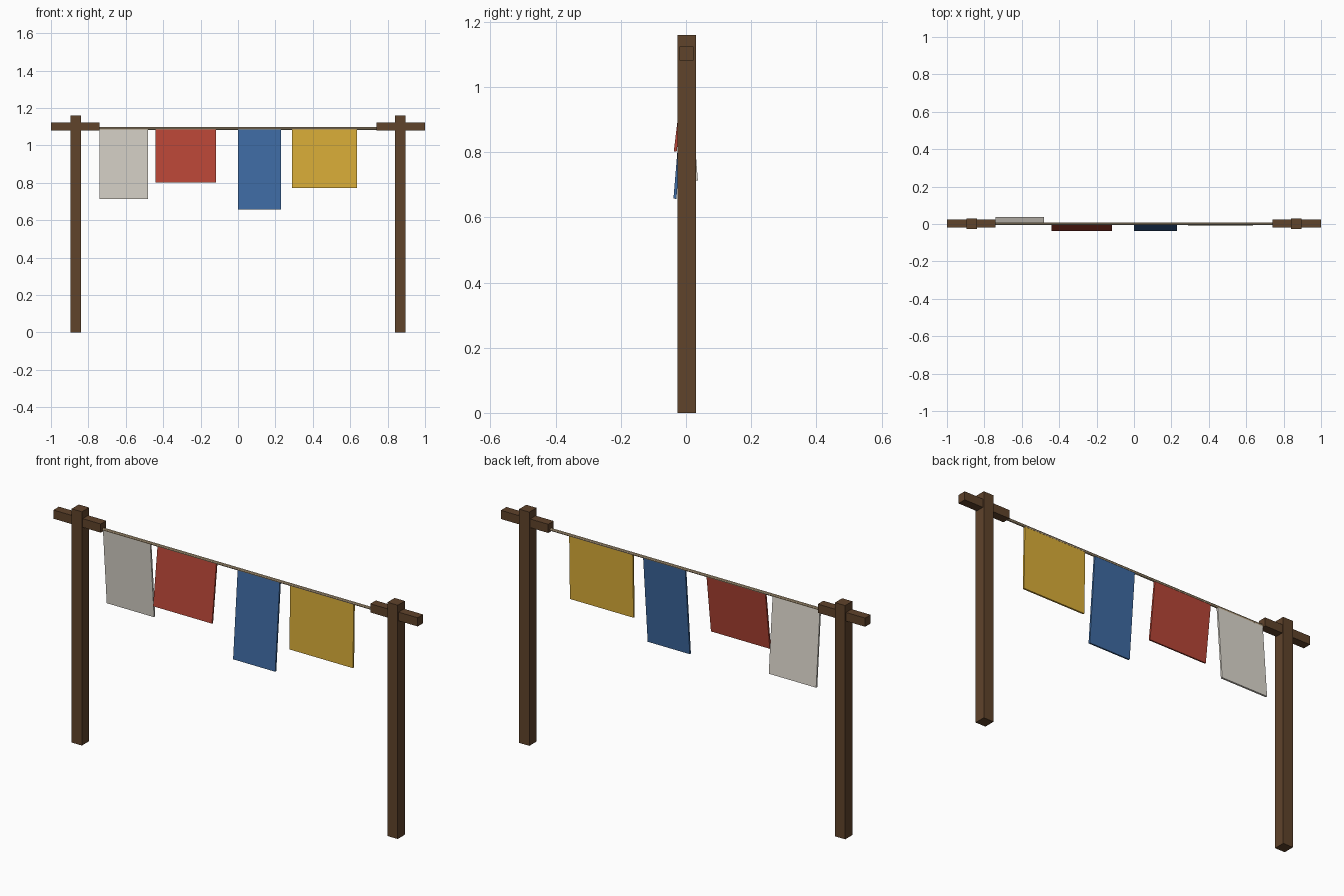
import bpy, math
from mathutils import Matrix

if "Cube" in bpy.data.objects:
    bpy.data.objects.remove(bpy.data.objects["Cube"], do_unlink=True)


def material(name, rgb):
    m = bpy.data.materials.new(name)
    m.use_nodes = True
    m.diffuse_color = (*rgb, 1)
    bsdf = m.node_tree.nodes["Principled BSDF"]
    bsdf.inputs["Base Color"].default_value = (*rgb, 1)
    bsdf.inputs["Roughness"].default_value = 0.9
    return m


WOOD = material("dark wood", (0.115, 0.056, 0.024))
ROPE = material("tan rope", (0.55, 0.42, 0.26))
LINEN = material("pale linen", (0.73, 0.69, 0.62))
RED = material("faded red", (0.47, 0.06, 0.037))
BLUE = material("faded blue", (0.048, 0.145, 0.36))
YELLOW = material("mustard yellow", (0.70, 0.42, 0.04))

MID_Y = 0.002    # the frame sits slightly behind centre
LINE_Z = 1.09


def box(name, center, size, mat):
    bpy.ops.mesh.primitive_cube_add(size=1, location=center)
    ob = bpy.context.object
    ob.name = name
    ob.data.transform(Matrix.Diagonal((*size, 1)))
    ob.data.materials.append(mat)
    return ob


# Posts and their crossbars
for side, s in (("left", 1), ("right", -1)):
    box(side + "_post", (s * 0.867, MID_Y, 0.58), (0.056, 0.056, 1.16), WOOD)
    box(side + "_crossbar", (s * 0.87, MID_Y, 1.102), (0.26, 0.043, 0.043), WOOD)

# Line strung between the posts
bpy.ops.mesh.primitive_cylinder_add(vertices=8, radius=0.007, depth=1.73,
                                    location=(0, MID_Y, LINE_Z),
                                    rotation=(0, math.pi / 2, 0))
line = bpy.context.object
line.name = "clothes_line"
line.data.materials.append(ROPE)
bpy.ops.object.shade_smooth_by_angle()


# Cloths hang from the line, each swung a little forward or back
def cloth(name, x0, x1, bottom, swing, mat):
    drop = LINE_Z - bottom
    length = math.hypot(drop, swing)
    ob = box(name, ((x0 + x1) / 2, MID_Y, LINE_Z), (x1 - x0, 0.009, length), mat)
    ob.data.transform(Matrix.Translation((0, 0, -length / 2)))
    ob.rotation_euler.x = math.atan2(swing, drop)


cloth("linen_cloth", -0.74, -0.48, 0.713, 0.030, LINEN)
cloth("red_cloth", -0.44, -0.117, 0.802, -0.035, RED)
cloth("blue_cloth", 0.0, 0.231, 0.657, -0.036, BLUE)
cloth("yellow_cloth", 0.288, 0.637, 0.772, -0.006, YELLOW)
